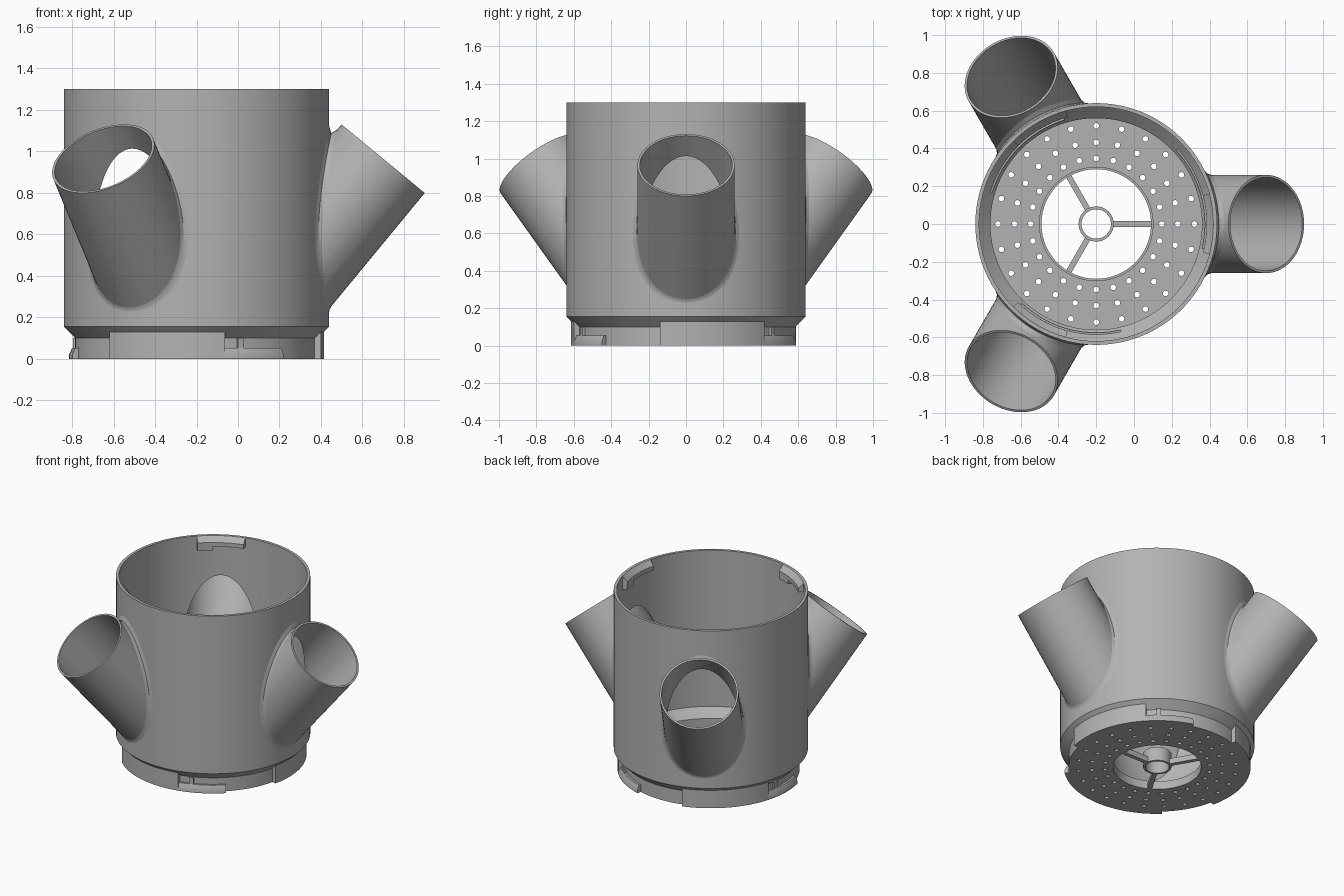
import bpy, bmesh
from math import sin, cos, pi, radians, sqrt
from mathutils import Vector, Matrix

if "Cube" in bpy.data.objects:
    bpy.data.objects.remove(bpy.data.objects["Cube"])

CENTRE = Vector((-0.2, 0, 0))
BODY_R, TUBE_R, BORE_R = 0.64, 0.26, 0.247
TILT = radians(50.5)                       # tube angle above the horizontal
AXIS = Vector((cos(TILT), 0, sin(TILT)))
UP = Vector((-sin(TILT), 0, cos(TILT)))
MOUTH = Vector((0.9, 0, 0.965))            # mouth centre, relative to body axis

grey = bpy.data.materials.new("plain grey")
grey.use_nodes = True
grey.diffuse_color = (0.45, 0.45, 0.45, 1)
grey.node_tree.nodes["Principled BSDF"].inputs["Base Color"].default_value = (0.45, 0.45, 0.45, 1)


def make(name, bm):
    bmesh.ops.recalc_face_normals(bm, faces=bm.faces)
    mesh = bpy.data.meshes.new(name)
    bm.to_mesh(mesh)
    bm.free()
    mesh.materials.append(grey)
    obj = bpy.data.objects.new(name, mesh)
    obj.location = CENTRE
    bpy.context.collection.objects.link(obj)
    return obj


def revolve(name, profile, start=0, end=360, steps=96):
    """Sweep a closed (radius, height) profile round the body axis."""
    bm = bmesh.new()
    full = end - start == 360
    rings = []
    for i in range(steps if full else steps + 1):
        a = radians(start + (end - start) * i / steps)
        rings.append([bm.verts.new((r * cos(a), r * sin(a), z)) for r, z in profile])
    n = len(profile)
    for i in range(steps):
        p, q = rings[i], rings[(i + 1) % len(rings)]
        for j in range(n):
            k = (j + 1) % n
            bm.faces.new((p[j], p[k], q[k], q[j]))
    if not full:
        bm.faces.new(rings[0])
        bm.faces.new(rings[-1])
    return make(name, bm)


def cylinder(bm, radius, height, matrix, sides):
    bmesh.ops.create_cone(bm, cap_ends=True, segments=sides, radius1=radius,
                          radius2=radius, depth=height, matrix=matrix)


def cut(obj, cutter):
    mod = obj.modifiers.new("cut", "BOOLEAN")
    mod.operation, mod.solver, mod.object = "DIFFERENCE", "EXACT", cutter
    bpy.context.view_layer.update()
    graph = bpy.context.evaluated_depsgraph_get()
    result = bpy.data.meshes.new_from_object(obj.evaluated_get(graph))
    obj.modifiers.clear()
    obj.data = result
    bpy.data.objects.remove(cutter)


def tube_matrix(angle, offset):
    """Frame on the tube axis, measured back from its mouth."""
    place = Matrix.Translation(MOUTH - AXIS * offset)
    return Matrix.Rotation(radians(angle), 4, "Z") @ place @ Matrix.Rotation(pi / 2 - TILT, 4, "Y")


def tube_point(t, radius, lift=0):
    """Where a line along the tube wall meets the body, lifted along the axis."""
    x = MOUTH.x - sin(TILT) * radius * cos(t)
    y = radius * sin(t)
    back = (x - sqrt(BODY_R ** 2 - y * y)) / cos(TILT) - lift
    return MOUTH + UP * radius * cos(t) + Vector((0, y, 0)) - AXIS * back


# Body wall with chamfered foot and narrower neck
body = revolve("body_wall", [(0.585, 0), (0.585, 0.1), (BODY_R, 0.155), (BODY_R, 1.3),
                             (0.62, 1.3), (0.62, 0.165), (0.56, 0.105), (0.56, 0)])

# Perforated floor
floor = revolve("perforated_floor", [(0.29, 0), (0.56, 0), (0.56, 0.02), (0.29, 0.02)])
bm = bmesh.new()
for ring in (0.347, 0.432, 0.52):
    for i in range(24):
        a = 2 * pi * i / 24
        cylinder(bm, 0.015, 0.1, Matrix.Translation((ring * cos(a), ring * sin(a), 0.01)), 12)
cut(floor, make("hole_cutter", bm))

# Collar round the central opening, and the hub
revolve("floor_collar", [(0.29, 0), (0.303, 0), (0.303, 0.06), (0.29, 0.06)])
revolve("hub_ring", [(0.078, 0), (0.093, 0), (0.093, 0.1), (0.078, 0.1)], steps=48)

for index, angle in enumerate((0, 120, 240)):
    tag = f"_{index + 1}"
    turn = Matrix.Rotation(radians(angle), 4, "Z")

    # Opening in the body wall
    bm = bmesh.new()
    cylinder(bm, BORE_R, 0.9, tube_matrix(angle, 0.35), 64)
    cut(body, make("bore_cutter", bm))

    # Slanted hollow tube, trimmed at the body wall
    bm = bmesh.new()
    cylinder(bm, TUBE_R, 0.8, tube_matrix(angle, 0.4), 64)
    tube = make("slanted_tube" + tag, bm)
    bm = bmesh.new()
    cylinder(bm, BORE_R, 1.2, tube_matrix(angle, 0.4), 64)
    cut(tube, make("bore_cutter", bm))
    bm = bmesh.new()
    cylinder(bm, 0.63, 3, Matrix.Identity(4), 96)
    cut(tube, make("body_cutter", bm))

    # Soft blend between tube and body, wider at the top
    bm = bmesh.new()
    rows = []
    for i in range(64):
        t = 2 * pi * i / 64
        w = (1 + cos(t)) / 2
        top = tube_point(t, TUBE_R + 0.001, 0.012 + 0.045 * w)
        mid = tube_point(t, TUBE_R + 0.003 + 0.009 * w, 0.003 + 0.012 * w)
        low = tube_point(t, TUBE_R + 0.008 + 0.032 * w)
        rows.append([bm.verts.new(turn @ p) for p in (top, mid, low)])
    for i in range(64):
        p, q = rows[i], rows[(i + 1) % 64]
        for j in (0, 1):
            bm.faces.new((p[j], p[j + 1], q[j + 1], q[j]))
    make("tube_blend" + tag, bm)

    # Spoke from hub to collar
    bm = bmesh.new()
    bmesh.ops.create_cube(bm, size=1, matrix=turn @ Matrix.Translation((0.191, 0, 0.02))
                          @ Matrix.Diagonal((0.206, 0.03, 0.04, 1)))
    make("spoke" + tag, bm)

    # Twist-lock foot: thick block, thin lug and small stop
    revolve("lock_block" + tag, [(0.575, 0), (0.615, 0), (0.615, 0.13), (0.575, 0.13)],
            angle - 13, angle + 43, 20)
    revolve("lock_lug" + tag, [(0.575, 0), (0.615, 0), (0.615, 0.02), (0.6, 0.053), (0.575, 0.053)],
            angle + 43, angle + 73, 12)
    revolve("lock_stop" + tag, [(0.575, 0.04), (0.6, 0.04), (0.6, 0.1), (0.575, 0.1)],
            angle + 49.5, angle + 52.5, 2)

    # Matching tab inside the top rim, with its end stop
    revolve("rim_tab" + tag, [(0.625, 1.3), (0.62, 1.3), (0.585, 1.265), (0.585, 1.235), (0.625, 1.235)],
            angle - 15, angle + 15, 12)
    revolve("rim_stop" + tag, [(0.625, 1.24), (0.587, 1.24), (0.587, 1.205), (0.625, 1.205)],
            angle + 5, angle + 15, 4)

# Smooth curved walls, keeping edges sharp
bpy.ops.object.select_all(action="DESELECT")
for obj in bpy.context.scene.objects:
    if obj.type == "MESH":
        obj.select_set(True)
        bpy.context.view_layer.objects.active = obj
bpy.ops.object.shade_smooth_by_angle(angle=radians(30))
